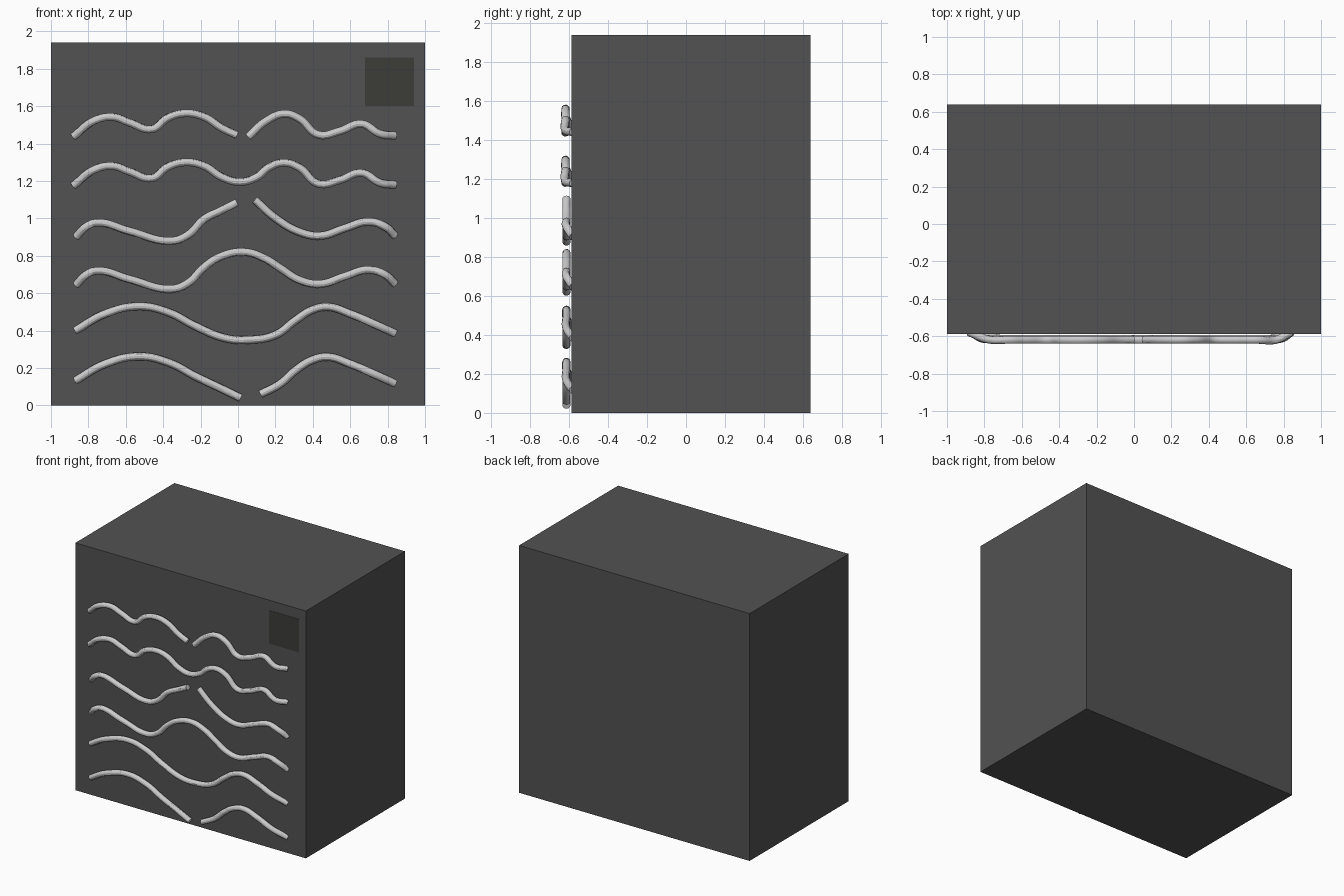
import bpy

if "Cube" in bpy.data.objects:
    bpy.data.objects.remove(bpy.data.objects["Cube"])

FRONT, BACK, HEIGHT = -0.587, 0.64, 1.94


def material(name, rgb):
    m = bpy.data.materials.new(name)
    m.diffuse_color = (*rgb, 1)
    m.use_nodes = True
    m.node_tree.nodes["Principled BSDF"].inputs["Base Color"].default_value = m.diffuse_color
    return m


def box(name, lo, hi, mat):
    bpy.ops.mesh.primitive_cube_add(size=1, location=[(a + b) / 2 for a, b in zip(lo, hi)])
    ob = bpy.context.object
    ob.name = name
    ob.scale = [b - a for a, b in zip(lo, hi)]
    bpy.ops.object.transform_apply(location=False, rotation=False, scale=True)
    ob.data.materials.append(mat)


def tube(name, points, depth, dz=0.0):
    """Round tube through (x, z) points; outermost ends bend back into the wall."""
    cu = bpy.data.curves.new(name, 'CURVE')
    cu.dimensions = '3D'
    cu.bevel_depth = 0.021
    cu.bevel_resolution = 4
    cu.resolution_u = 8
    cu.use_fill_caps = True
    sp = cu.splines.new('BEZIER')
    sp.bezier_points.add(len(points) - 1)
    for bp, (x, z) in zip(sp.bezier_points, points):
        wall = x < -0.85 or x > 0.82
        bp.co = (x, -0.58 if wall else depth, z + dz)
        bp.handle_left_type = bp.handle_right_type = 'AUTO'
    ob = bpy.data.objects.new(name, cu)
    bpy.context.collection.objects.link(ob)
    bpy.ops.object.select_all(action='DESELECT')
    ob.select_set(True)
    bpy.context.view_layer.objects.active = ob
    bpy.ops.object.convert(target='MESH')
    bpy.ops.object.shade_smooth_by_angle()


# Cabinet block and the thin dark square panel
box("cabinet_body", (-1, FRONT, 0), (1, BACK, HEIGHT), material("dark_grey", (0.085, 0.085, 0.085)))
box("corner_panel", (0.68, FRONT - 0.002, 1.60), (0.94, FRONT + 0.01, 1.86),
    material("darker_grey", (0.045, 0.045, 0.04)))

# Three continuous wave shapes
ripple = [(-.88, 1.175), (-.77, 1.26), (-.67, 1.28), (-.58, 1.25), (-.46, 1.215), (-.375, 1.275),
          (-.28, 1.30), (-.18, 1.28), (-.085, 1.22), (.01, 1.195), (.10, 1.22), (.17, 1.275),
          (.25, 1.297), (.33, 1.27), (.43, 1.185), (.545, 1.205), (.66, 1.243), (.76, 1.19), (.84, 1.18)]
hump = [(-.865, .645), (-.81, .70), (-.755, .72), (-.58, .675), (-.353, .623), (-.267, .655),
        (-.18, .74), (-.095, .795), (.035, .82), (.145, .785), (.225, .735), (.33, .67),
        (.44, .65), (.57, .69), (.695, .725), (.785, .70), (.84, .65)]
swell = [(-.87, .40), (-.71, .49), (-.525, .53), (-.365, .495), (-.23, .425), (-.07, .36),
         (.05, .35), (.20, .377), (.31, .457), (.395, .51), (.48, .527), (.60, .49),
         (.73, .435), (.84, .385)]

# Each shape appears whole and again split in the middle:
# name, points, depth, z shift, kept left count, kept right start, left tail, right head
rows = [
    ("ripple", ripple, -.619, .262, 9, 12, [(-.005, 1.183)], [(.055, 1.173), (.15, 1.258)]),
    ("hump", hump, -.614, .257, 7, 11, [(-.095, .783), (-.005, .828)], [(.09, .843), (.20, .745)]),
    ("swell", swell, -.614, -.268, 5, 8, [(-.095, .361), (.015, .308)], [(.12, .328), (.225, .383)]),
]
for name, pts, depth, dz, nl, nr, tail, head in rows:
    tube(name + "_tube_whole", pts, depth)
    tube(name + "_tube_left", pts[:nl] + tail, depth, dz)
    tube(name + "_tube_right", head + pts[nr:], depth, dz)
